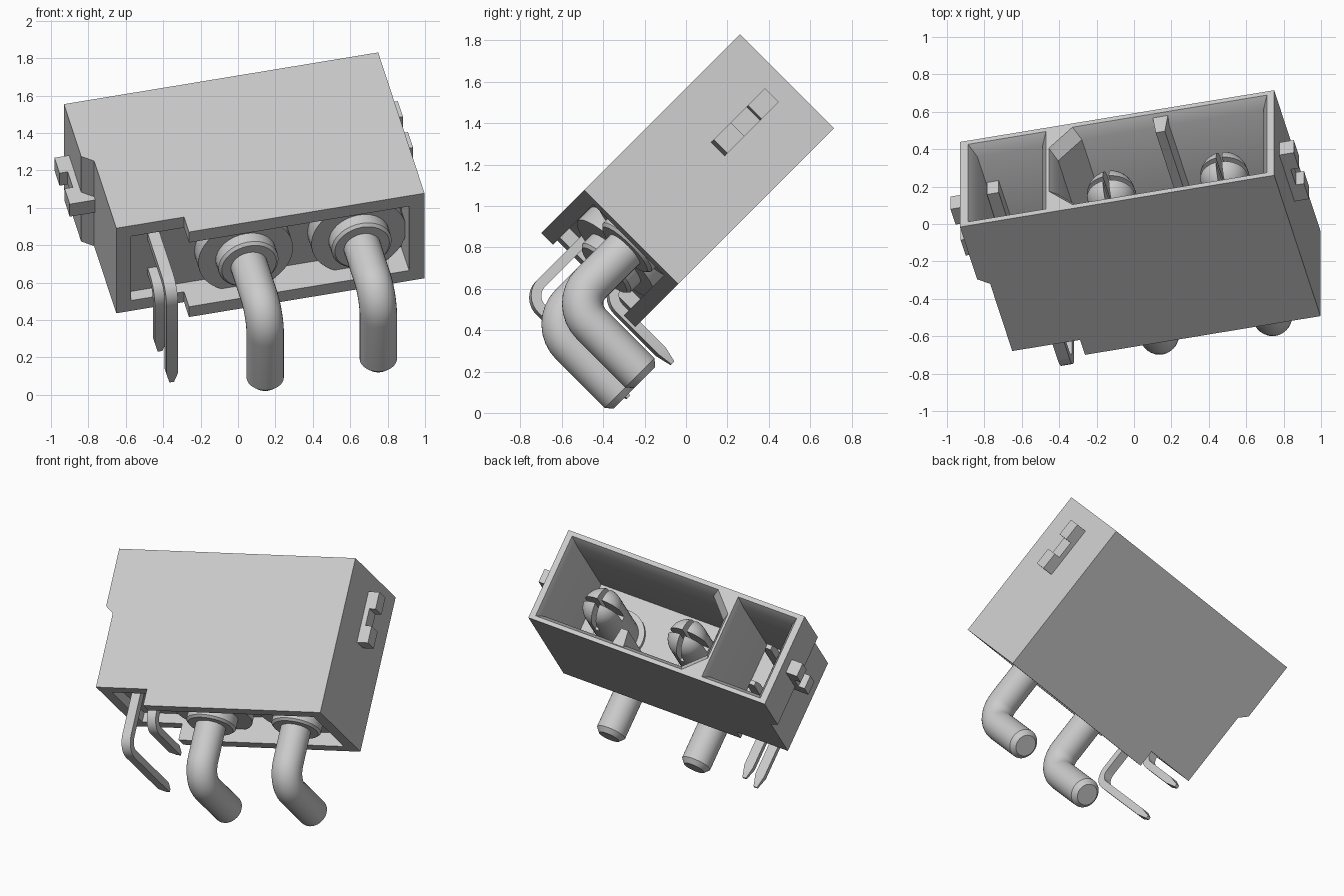
import bpy, bmesh, math
from mathutils import Matrix, Vector

cube = bpy.data.objects.get("Cube")
if cube:
    bpy.data.objects.remove(cube)

# Tilted connector frame: u = width, v = thickness, w = mating direction
TILT = math.radians(13.1)
s, c, h = math.sin(TILT), math.cos(TILT), math.sqrt(0.5)
U, V, W = Vector((c, s * h, s * h)), Vector((0, h, -h)), Vector((-s, c * h, c * h))
FRAME = Matrix((U, V, W)).transposed().to_4x4()

grey = bpy.data.materials.new("light_grey")
grey.use_nodes = True
grey.diffuse_color = (0.6, 0.6, 0.6, 1)
grey.node_tree.nodes["Principled BSDF"].inputs["Base Color"].default_value = (0.6, 0.6, 0.6, 1)


def skin(name, rings):
    """Join equal closed rings of points into a capped solid."""
    bm = bmesh.new()
    loops = [[bm.verts.new(p) for p in ring] for ring in rings]
    n = len(loops[0])
    for a, b in zip(loops, loops[1:]):
        for i in range(n):
            j = (i + 1) % n
            bm.faces.new((a[i], a[j], b[j], b[i]))
    bm.faces.new(loops[0][::-1])
    bm.faces.new(loops[-1])
    bmesh.ops.recalc_face_normals(bm, faces=bm.faces)
    mesh = bpy.data.meshes.new(name)
    bm.to_mesh(mesh)
    bm.free()
    mesh.materials.append(grey)
    obj = bpy.data.objects.new(name, mesh)
    bpy.context.collection.objects.link(obj)
    obj.matrix_world = FRAME
    return obj


def box(name, u0, u1, v0, v1, w0, w1):
    return loft(name, [(w0, rect(u0, u1, v0, v1)), (w1, rect(u0, u1, v0, v1))])


def rect(u0, u1, v0, v1, cut=0):
    """Outline in u-v; cut chamfers the two low-u corners."""
    if not cut:
        return [(u0, v0), (u1, v0), (u1, v1), (u0, v1)]
    return [(u0 + cut, v0), (u1, v0), (u1, v1), (u0 + cut, v1), (u0, v1 - cut), (u0, v0 + cut)]


def loft(name, levels):
    return skin(name, [[(u, v, w) for u, v in outline] for w, outline in levels])


def disc(u, v, r, n=48):
    return [(u + r * math.cos(math.tau * i / n), v + r * math.sin(math.tau * i / n)) for i in range(n)]


def carve(obj, cutters):
    """Subtract the cutters, then discard them."""
    for cutter in cutters:
        mod = obj.modifiers.new("cut", "BOOLEAN")
        mod.operation, mod.solver, mod.object = "DIFFERENCE", "EXACT", cutter
        cutter.hide_render = True
    bpy.context.view_layer.update()
    mesh = bpy.data.meshes.new_from_object(obj.evaluated_get(bpy.context.evaluated_depsgraph_get()))
    obj.modifiers.clear()
    obj.data = mesh
    for cutter in cutters:
        bpy.data.objects.remove(cutter)


def bent_pin(name, u, v, section, shaft, leg_w, radius, tail):
    """Sweep a section down the shaft, round a right-angle bend, along the leg."""
    stations = [(v, w, 0, k) for w, k in shaft]
    for i in range(9):
        t = math.pi / 2 * i / 8
        stations.append((v + radius * (1 - math.cos(t)), leg_w + radius * (1 - math.sin(t)), t, 1))
    stations += [(end, leg_w, math.pi / 2, k) for end, k in tail]
    rings = [[(u + a * k, pv + b * k * math.cos(t), pw + b * k * math.sin(t)) for a, b in section]
             for pv, pw, t, k in stations]
    return skin(name, rings)


# Housing: side profile with stepped end and notched base
V0, V1, TOP = -1.11, -0.467, 1.27
profile = [(-0.66, TOP), (1.065, TOP), (1.065, 0.177), (-0.228, 0.177),
           (-0.228, 0.293), (-0.60, 0.293), (-0.60, 0.815), (-0.66, 0.864)]
housing = skin("housing", [[(u, v, w) for u, w in profile] for v in (V0, V1)])

# Two bevelled sockets and the recess underneath
FLOOR = 0.45
sockets = []
for u0, u1, cut in ((-0.615, -0.188, 0), (-0.172, 1.025, 0.13)):
    lip = rect(u0, u1, -1.08, -0.495, cut)
    deep = rect(u0 + 0.035, u1 - 0.035, -1.045, -0.53, cut)
    sockets.append(loft("socket_cutter", [(TOP + 0.01, lip), (TOP, lip), (1.20, deep), (FLOOR, deep)]))
carve(housing, sockets + [box("base_cutter", -0.52, 0.98, -1.03, -0.545, 0.0, 0.36)])

# Keying ribs on the rear wall of the sockets
loft("power_key", [(w, [(0.39, -0.48), (0.48, -0.48), (0.46, -0.62), (0.41, -0.62)]) for w in (FLOOR - 0.02, 1.25)])
box("signal_key", -0.575, -0.51, -0.62, -0.50, FLOOR - 0.02, 1.0)

# Double-toothed clips on both ends
for side, face, sign in (("left", 1.065, 1), ("right", -0.66, -1)):
    root = face - sign * 0.065
    for part, reach, w0, w1 in (("lower_tooth", 0.08, 0.79, 0.91),
                                ("bridge", 0.035, 0.90, 1.04),
                                ("upper_tooth", 0.08, 1.03, 1.15)):
        a, b = sorted((root, face + sign * reach))
        box(f"{side}_clip_{part}", a, b, -0.84, -0.745, w0, w1)

# Power contacts: slotted dome, collar and bent round leg
R, PV = 0.1, -0.767
dome = [(0.99 + 0.13 * math.cos(t), 1.3 * math.sin(t)) for t in (math.pi / 2 * max(i, 0.1) / 10 for i in range(11))]
shaft = dome + [(0.30, 1.3), (0.30, 1.65), (0.205, 1.65), (0.19, 1.5), (0.19, 1)]
for side, pu in (("right", 0.105), ("left", 0.726)):
    pin = bent_pin(f"{side}_power_contact", pu, PV, disc(0, 0, R, 32), shaft, -0.19, 0.14,
                   [(-0.295, 1), (-0.262, 0.72)])
    carve(pin, [box("slot_cutter", pu - 0.016, pu + 0.016, PV - 0.2, PV + 0.2, 0.90, 1.2),
                box("slot_cutter", pu - 0.2, pu + 0.2, PV - 0.016, PV + 0.016, 0.90, 1.2)])
    loft(f"{side}_boss", [(w, disc(pu, PV, 0.26)) for w in (0.27, 0.40)])
    loft(f"{side}_floor_ring", [(w, disc(pu, PV, 0.17)) for w in (0.42, 0.48)])

# Signal pins: square bent bars with tapered tips
bar = rect(-0.032, 0.032, -0.025, 0.025)
for row, pv, leg_w, end in (("front", -0.938, -0.06, -0.25), ("rear", -0.675, 0.215, -0.215)):
    bent_pin(f"{row}_signal_pin", -0.38, pv, bar, [(0.86, 0.6), (0.80, 1)], leg_w, 0.09,
             [(end - 0.08, 1), (end, 0.4)])

# Smooth round surfaces, keep hard edges
bpy.ops.object.select_all(action="DESELECT")
for obj in bpy.context.collection.objects:
    if obj.type == "MESH" and obj.data.materials and obj.data.materials[0] == grey:
        obj.select_set(True)
        bpy.context.view_layer.objects.active = obj
bpy.ops.object.shade_smooth_by_angle(angle=math.radians(30))
